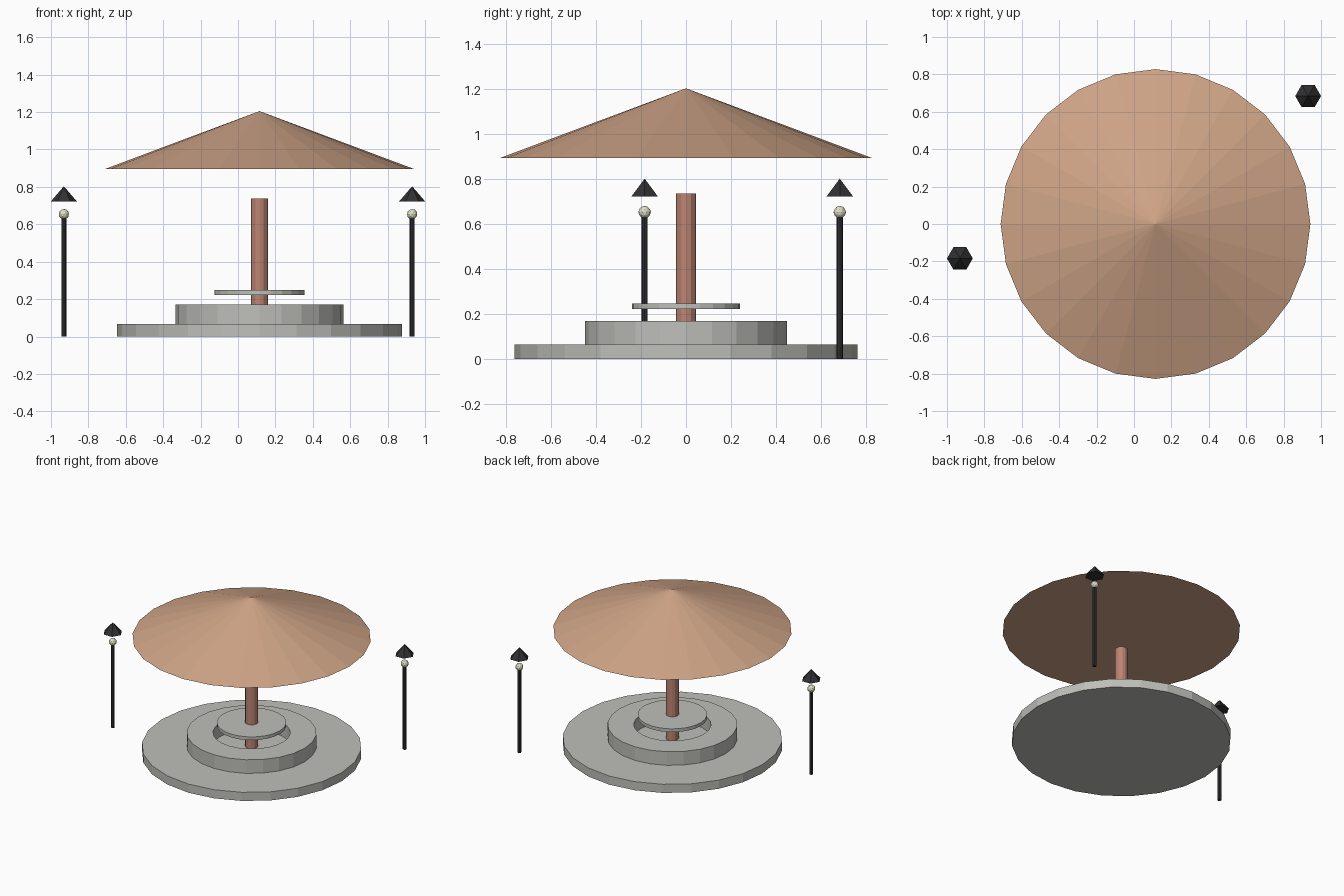
import bpy, bmesh
from math import cos, sin, tau

if "Cube" in bpy.data.objects:
    bpy.data.objects.remove(bpy.data.objects["Cube"])

CX = 0.115  # centre of the pavilion


def material(name, rgb):
    m = bpy.data.materials.new(name)
    m.diffuse_color = (*rgb, 1)
    m.use_nodes = True
    m.node_tree.nodes["Principled BSDF"].inputs["Base Color"].default_value = m.diffuse_color
    return m


ROOF = material("roof_tan", (0.62, 0.37, 0.24))
POLE = material("pole_red", (0.50, 0.23, 0.17))
IRON = material("dark_iron", (0.03, 0.03, 0.033))
GLOW = material("bulb_cream", (0.75, 0.75, 0.58))
STONE = material("stone", (0.52, 0.52, 0.49))


def finish(name, bm, loc, mat):
    bmesh.ops.recalc_face_normals(bm, faces=bm.faces)
    mesh = bpy.data.meshes.new(name)
    bm.to_mesh(mesh)
    bm.free()
    mesh.materials.append(mat)
    ob = bpy.data.objects.new(name, mesh)
    ob.location = loc
    bpy.context.collection.objects.link(ob)
    return ob


def turned(name, profile, sides, loc, mat, ring=False):
    """Turn (radius, z) points about z; ring joins last to first, else cap the ends."""
    bm = bmesh.new()
    loops = []
    for r, z in profile:
        n = sides if r > 0 else 1
        loops.append([bm.verts.new((r * cos(tau * i / sides), r * sin(tau * i / sides), z))
                      for i in range(n)])
    pairs = list(zip(loops, loops[1:]))
    if ring:
        pairs.append((loops[-1], loops[0]))
    for a, b in pairs:
        for i in range(sides):
            j = (i + 1) % sides
            if len(b) == 1:
                bm.faces.new((a[i], a[j], b[0]))
            else:
                bm.faces.new((a[i], a[j], b[j], b[i]))
    if not ring:
        for end in (loops[0], loops[-1]):
            if len(end) > 1:
                bm.faces.new(end)
    return finish(name, bm, loc, mat)


def cylinder(name, r, z0, z1, sides, loc, mat):
    return turned(name, [(r, z0), (r, z1)], sides, loc, mat)


# pavilion: stepped base, ring bench, table, pole and roof
centre = (CX, 0, 0)
cylinder("base_plinth", 0.762, 0, 0.066, 24, centre, STONE)
turned("ring_bench", [(0.45, 0.066), (0.45, 0.17), (0.268, 0.17), (0.268, 0.066)],
       24, centre, STONE, ring=True)
cylinder("round_table", 0.241, 0.223, 0.248, 24, centre, STONE)
cylinder("centre_pole", 0.045, 0.066, 0.738, 12, centre, POLE)
turned("roof_cone", [(0.828, 0.895), (0, 1.205)], 24, centre, ROOF)

# two lamp posts
for tag, x, y in (("left", -0.931, -0.184), ("right", 0.931, 0.684)):
    spot = (x, y, 0)
    cylinder(tag + "_lamp_post", 0.0135, 0, 0.635, 8, spot, IRON)
    bulb = bmesh.new()
    bmesh.ops.create_icosphere(bulb, subdivisions=2, radius=0.028)
    finish(tag + "_lamp_bulb", bulb, (x, y, 0.654), GLOW)
    turned(tag + "_lamp_cap", [(0.069, 0.723), (0, 0.803)], 6, spot, IRON)
